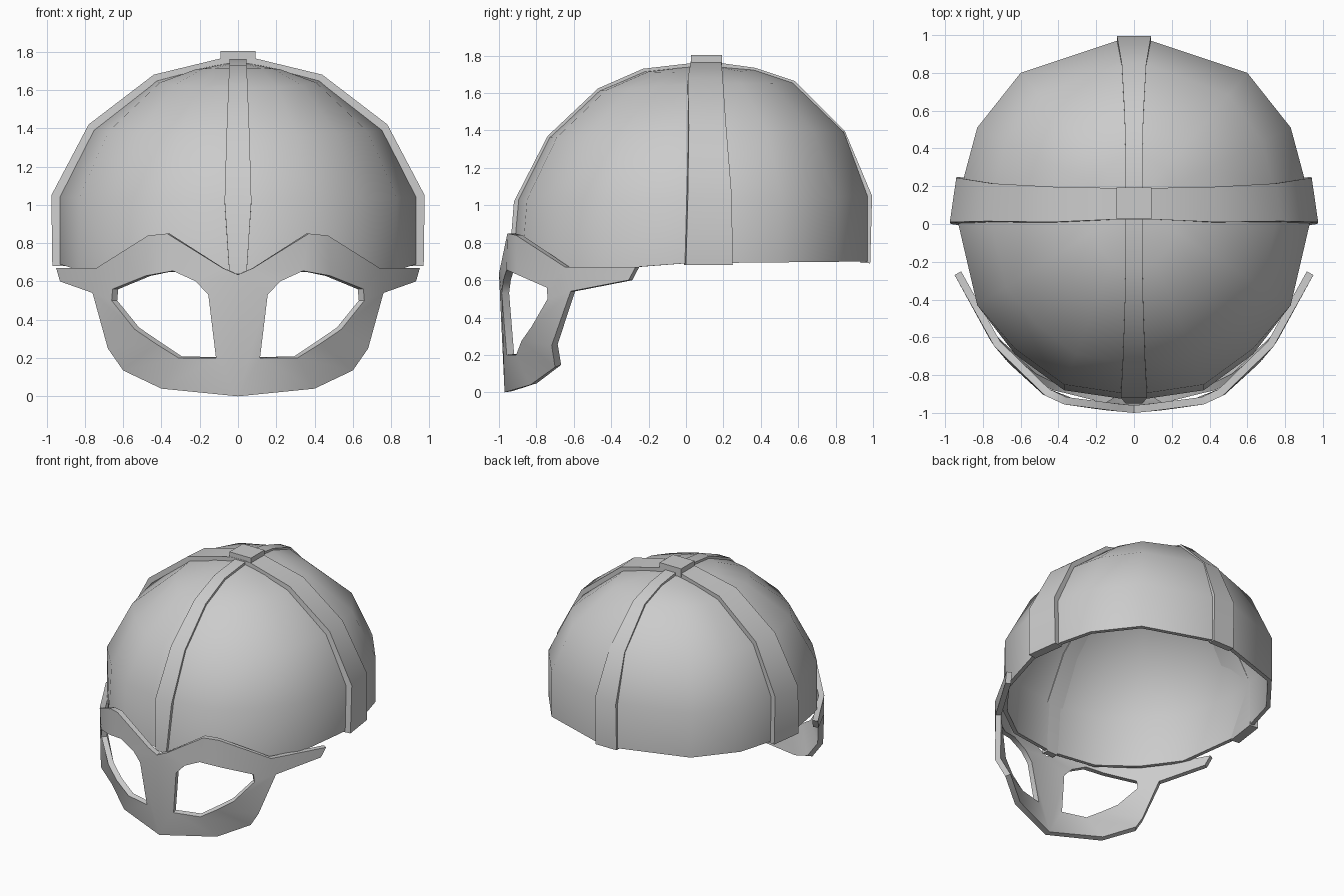
import bpy, bmesh, math
from mathutils import Vector

if "Cube" in bpy.data.objects:
    bpy.data.objects.remove(bpy.data.objects["Cube"])


def lerp(x, table):
    # piecewise-linear lookup
    for (x0, y0), (x1, y1) in zip(table, table[1:]):
        if x <= x1:
            return y0 + (y1 - y0) * (x - x0) / (x1 - x0)
    return table[-1][1]


def shell(name, rows, thickness, extra=(), closed=False, angle=40):
    """Skin rows of points on the +x half, mirror, thicken inward."""
    bm = bmesh.new()
    grid = [[bm.verts.new(p) for p in row] for row in rows]
    pairs = list(zip(grid, grid[1:]))
    if closed:
        pairs.append((grid[-1], grid[0]))
    for a, b in pairs:
        for i in range(len(a) - 1):
            bm.faces.new((a[i], a[i + 1], b[i + 1], b[i]))
    for face in extra:
        bm.faces.new([bm.verts.new(p) for p in face])
    bmesh.ops.remove_doubles(bm, verts=bm.verts[:], dist=0.0005)
    bmesh.ops.recalc_face_normals(bm, faces=bm.faces[:])
    bm.normal_update()
    facing = sum(f.calc_area() * f.normal.dot(f.calc_center_median() - Vector((0, 0.05, 0.7)))
                 for f in bm.faces)
    if facing < 0:
        bmesh.ops.reverse_faces(bm, faces=bm.faces[:])
    me = bpy.data.meshes.new(name)
    bm.to_mesh(me)
    bm.free()
    ob = bpy.data.objects.new(name, me)
    bpy.context.collection.objects.link(ob)
    mirror = ob.modifiers.new("mirror", 'MIRROR')
    mirror.use_clip = True
    solid = ob.modifiers.new("thickness", 'SOLIDIFY')
    solid.thickness = thickness
    solid.offset = -1
    solid.use_even_offset = True
    bpy.ops.object.select_all(action='DESELECT')
    ob.select_set(True)
    bpy.context.view_layer.objects.active = ob
    bpy.ops.object.convert(target='MESH')
    bpy.ops.object.shade_smooth_by_angle(angle=math.radians(angle))
    return ob


# Dome: plan outline scaled up through rings toward the crown
plan = [(0, -0.905), (0.37, -0.85), (0.63, -0.66), (0.83, -0.43), (0.93, 0.0),
        (0.90, 0.25), (0.83, 0.51), (0.60, 0.80), (0.09, 0.97), (0, 0.975)]
# per ring: (scale, height) at the side, front and back
rings = [((1, 1.04), (1, 1.03), (1, 1.05)),
         ((0.81, 1.39), (0.835, 1.36), (0.855, 1.39)),
         ((0.46, 1.65), (0.57, 1.61), (0.54, 1.655)),
         ((0.24, 1.705), (0.33, 1.715), (0.305, 1.725)),
         ((0, 1.75), (0, 1.75), (0, 1.75))]
cy = 0.1


def ring_point(x, y, side, front, back):
    end = front if y < cy else back
    w = (y - cy) ** 2 / (x * x + (y - cy) ** 2)
    s, z = (a + (b - a) * w for a, b in zip(side, end))
    return (x * s, cy + (y - cy) * s, z)


rim = [(x, y - (0.03 if y < -0.5 else 0),
        lerp(y, [(-1, 0.65), (-0.27, 0.66), (0, 0.69), (1, 0.70)])) for x, y in plan]
shell("dome", [rim] + [[ring_point(x, y, *r) for x, y in plan] for r in rings], 0.03)

# Front-to-back band: (y, z, half width)
ridge = [(-0.95, 0.64, 0.045), (-0.92, 1.02, 0.07), (-0.74, 1.37, 0.06),
         (-0.47, 1.625, 0.05), (-0.23, 1.73, 0.045), (0.03, 1.76, 0.045),
         (0.19, 1.76, 0.045), (0.37, 1.735, 0.045), (0.58, 1.665, 0.05),
         (0.85, 1.395, 0.065), (0.995, 1.05, 0.09), (0.985, 0.69, 0.09)]
shell("lengthwise_band", [[(0, y, z), (w, y, z)] for y, z, w in ridge], 0.052, angle=35)

# Side-to-side band: (x, z, front y, back y)
arch = [(0.97, 0.68, 0.0, 0.25), (0.975, 1.05, 0.01, 0.245), (0.78, 1.42, 0.015, 0.215),
        (0.44, 1.68, 0.01, 0.197), (0.09, 1.765, 0.025, 0.19), (0, 1.77, 0.025, 0.19)]
shell("crosswise_band", [[(x, y0, z), (x * 0.965, y1, z)] for x, z, y0, y1 in arch],
      0.07, angle=35)

# Crown plate where the bands cross
bpy.ops.mesh.primitive_cube_add(size=1, location=(0, 0.11, 1.77))
plate = bpy.context.object
plate.name = "crown_plate"
plate.scale = (0.185, 0.165, 0.065)


# Eye guard: front outline wrapped round the face
def wrap(x, z):
    y = lerp(x, [(0, -1.0), (0.16, -0.985), (0.37, -0.955), (0.5, -0.895),
                 (0.67, -0.73), (0.75, -0.635), (0.95, -0.27)])
    tuck = lerp(x, [(0, 0.03), (0.4, 0.12), (0.6, 0.14), (0.68, 0), (1, 0)])
    return (x, y + tuck * max(0, 1 - z / 0.45), z)


# pairs of (outer edge, eye hole edge)
outline = [((0, 0.635), (0.155, 0.53)), ((0.08, 0.67), (0.22, 0.60)),
           ((0.37, 0.85), (0.34, 0.655)), ((0.47, 0.84), (0.48, 0.63)),
           ((0.74, 0.67), (0.655, 0.56)), ((0.76, 0.54), (0.66, 0.50)),
           ((0.68, 0.25), (0.54, 0.35)), ((0.60, 0.135), (0.43, 0.275)),
           ((0.40, 0.04), (0.31, 0.20)), ((0, 0), (0.115, 0.20))]
arm = [(0.74, 0.67), (0.95, 0.67), (0.93, 0.60), (0.76, 0.54)]
shell("eye_guard", [[wrap(*o), wrap(*i)] for o, i in outline], 0.04,
      extra=[[wrap(*p) for p in arm]], closed=True)
